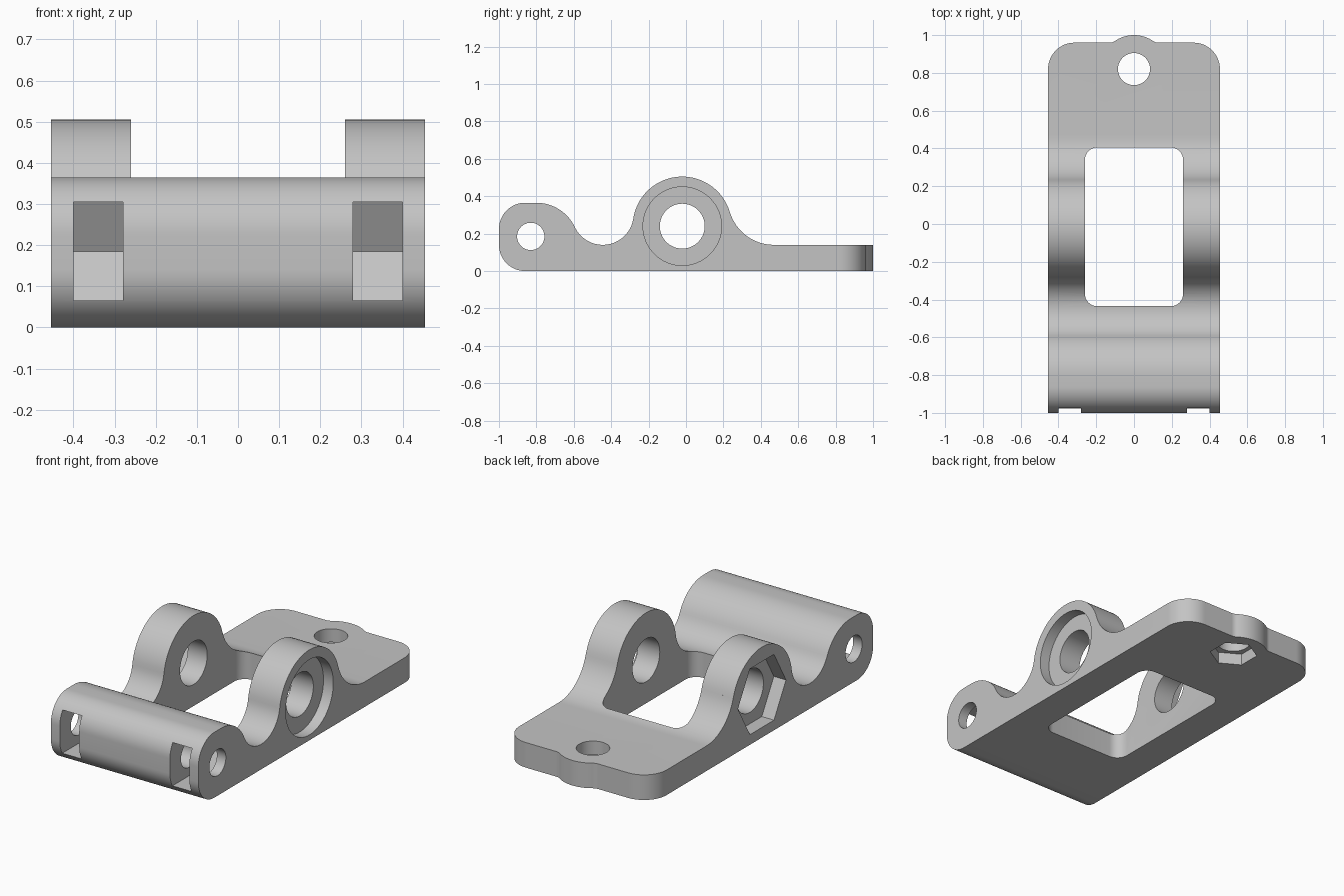
import bpy, bmesh, math

if "Cube" in bpy.data.objects:
    bpy.data.objects.remove(bpy.data.objects["Cube"])


def arc(cx, cy, r, a0, a1, n=16):
    return [(cx + r * math.cos(math.radians(a0 + (a1 - a0) * i / n)),
             cy + r * math.sin(math.radians(a0 + (a1 - a0) * i / n))) for i in range(n + 1)]


def ring(cx, cy, r, n=64):
    return arc(cx, cy, r, 0, 360, n)[:-1]


def prism(name, pts, axis, lo, hi):
    """Extrude a (y, z) outline along x, or an (x, y) outline along z."""
    clean = []
    for p in pts:
        if not clean or math.dist(p, clean[-1]) > 1e-4:
            clean.append(p)
    place = (lambda p, t: (t, p[0], p[1])) if axis == 'x' else (lambda p, t: (p[0], p[1], t))
    bm = bmesh.new()
    a = [bm.verts.new(place(p, lo)) for p in clean]
    b = [bm.verts.new(place(p, hi)) for p in clean]
    bm.faces.new(a)
    bm.faces.new(b[::-1])
    for i in range(len(a)):
        j = (i + 1) % len(a)
        bm.faces.new((a[i], b[i], b[j], a[j]))
    bmesh.ops.recalc_face_normals(bm, faces=bm.faces)
    me = bpy.data.meshes.new(name)
    bm.to_mesh(me)
    bm.free()
    ob = bpy.data.objects.new(name, me)
    bpy.context.collection.objects.link(ob)
    return ob


def boolean(ob, tool, op='DIFFERENCE'):
    tool.hide_render = True
    m = ob.modifiers.new(tool.name, 'BOOLEAN')
    m.operation, m.object, m.solver = op, tool, 'EXACT'
    bpy.context.view_layer.objects.active = ob
    bpy.ops.object.modifier_apply(modifier=m.name)
    bpy.data.objects.remove(tool)


# Side profile: front barrel, valley, hub, sweep down to the flat plate
profile = (arc(-.86, .14, .14, 270, 180) + arc(-.86, .225, .14, 180, 90)
           + arc(-.80, .1375, .2275, 90, 25.26) + arc(-.445, .305, .165, 205.26, 351.3, 24)
           + arc(-.02, .24, .265, 171.3, 16.59, 32) + arc(.47, .386, .246, 196.59, 270)
           + [(1.1, .14), (1.1, 0)])
bracket = prism("hinge_bracket", profile, 'x', -.6, .6)

# Plan outline: rounded rear corners and the filleted bump around the rear hole
f = .05
a = math.sqrt((.18 + f) ** 2 - (.14 + f) ** 2)
t = math.degrees(math.atan2(.14 + f, a))
half = (arc(.315, .82, .14, 0, 90) + arc(a, .96 + f, f, 270, 180 + t, 8)
        + arc(0, .82, .18, t, 90, 10))
outline = [(.455, -1.1)] + half + [(-x, y) for x, y in half[::-1]] + [(-.455, -1.1)]
boolean(bracket, prism("plan_outline", outline, 'z', -.5, 1), 'INTERSECT')

# Central window with rounded corners
window = (arc(.195, .34, .065, 0, 90, 8) + arc(-.195, .34, .065, 90, 180, 8)
          + arc(-.195, -.37, .065, 180, 270, 8) + arc(.195, -.37, .065, 270, 360, 8))
boolean(bracket, prism("window_cut", window, 'z', -.5, 1))

# Hub bore, round recess on the right, hexagon recess on the left
boolean(bracket, prism("hub_bore", ring(-.02, .24, .12), 'x', -1, 1))
boolean(bracket, prism("round_recess", ring(-.02, .24, .21), 'x', .395, 1))
boolean(bracket, prism("hex_recess", ring(-.02, .24, .212, 6), 'x', -1, -.38))

# Front barrel hole and the two nut slots open to the front
boolean(bracket, prism("barrel_hole", ring(-.83, .185, .073, 48), 'x', -1, 1))
slot = [(-1.2, .065), (-.761, .065), (-.691, .185), (-.761, .305), (-1.2, .305)]
for lo in (-.40, .28):
    boolean(bracket, prism("nut_slot", slot, 'x', lo, lo + .12))

# Rear plate hole with a hexagon pocket underneath
boolean(bracket, prism("plate_hole", ring(0, .82, .085, 48), 'z', -.5, 1))
pocket = [(y, .82 + x) for x, y in ring(0, 0, .125, 6)]
boolean(bracket, prism("plate_nut_pocket", pocket, 'z', -.5, .065))

# Colour and shading
grey = bpy.data.materials.new("light grey")
grey.diffuse_color = (.55, .55, .55, 1)
grey.use_nodes = True
grey.node_tree.nodes["Principled BSDF"].inputs["Base Color"].default_value = grey.diffuse_color
bracket.data.materials.clear()
bracket.data.materials.append(grey)
for p in bracket.data.polygons:
    p.material_index = 0
bpy.ops.object.select_all(action='DESELECT')
bracket.select_set(True)
bpy.context.view_layer.objects.active = bracket
bpy.ops.object.shade_smooth_by_angle(angle=math.radians(30))
